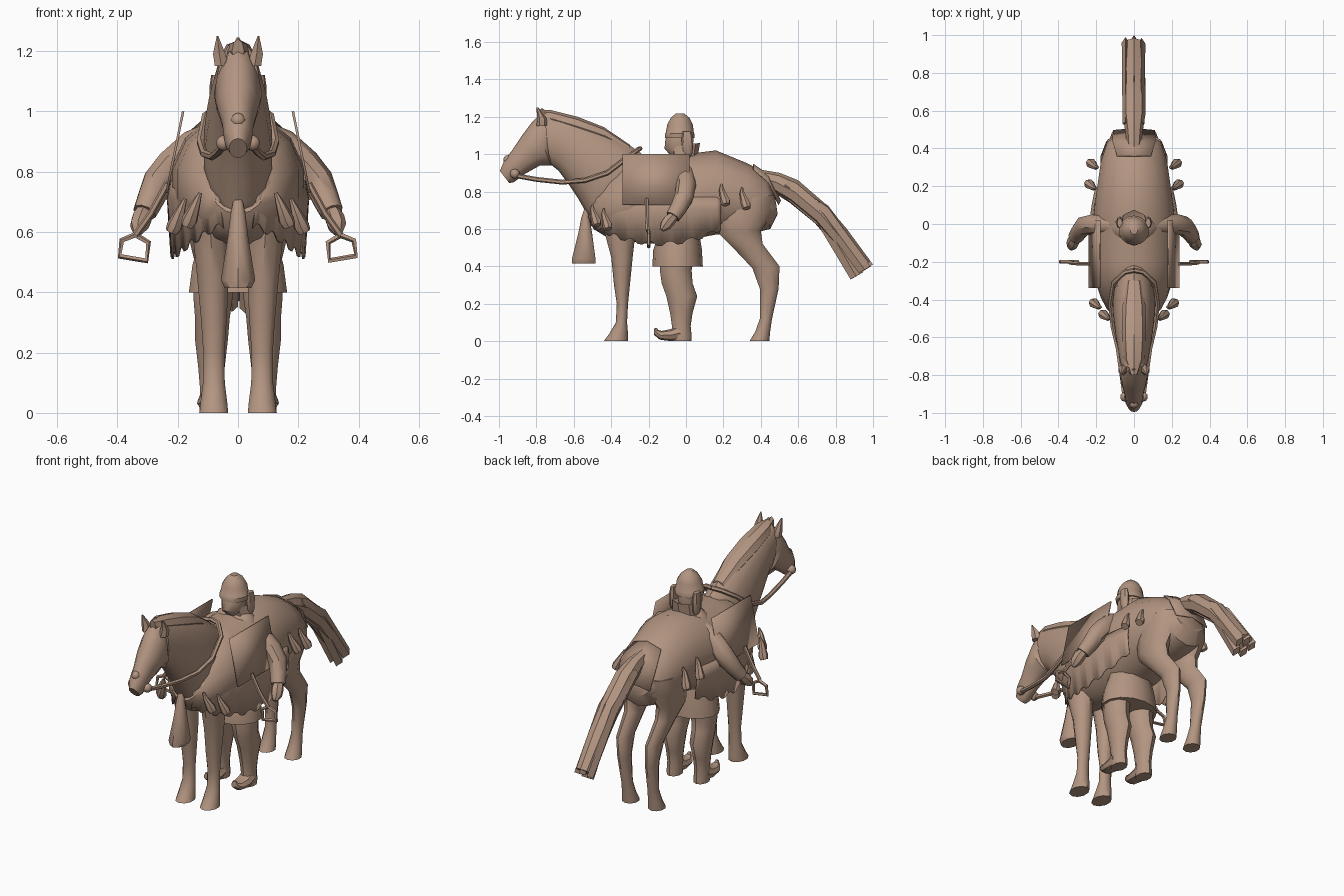
import bpy, bmesh, math
from mathutils import Vector

clay = bpy.data.materials.new("clay_brown")
clay.diffuse_color = (0.45, 0.30, 0.22, 1)


def finish(name, bm, angle=40):
    bmesh.ops.recalc_face_normals(bm, faces=bm.faces)
    me = bpy.data.meshes.new(name)
    bm.to_mesh(me)
    bm.free()
    me.materials.append(clay)
    ob = bpy.data.objects.new(name, me)
    bpy.context.collection.objects.link(ob)
    bpy.ops.object.select_all(action='DESELECT')
    ob.select_set(True)
    bpy.context.view_layer.objects.active = ob
    bpy.ops.object.shade_smooth_by_angle(angle=math.radians(angle))
    return ob


def skin(name, rings, angle=40):
    bm = bmesh.new()
    vs = [[bm.verts.new(p) for p in r] for r in rings]
    n = len(vs[0])
    for a, b in zip(vs, vs[1:]):
        for i in range(n):
            bm.faces.new((a[i], a[(i + 1) % n], b[(i + 1) % n], b[i]))
    bm.faces.new(vs[0])
    bm.faces.new(vs[-1])
    return finish(name, bm, angle)


def loft(name, secs, x=0, n=12, angle=40):
    """Sections (y1, z1, y2, z2, half_width[, x]): opposite outline points in the side plane."""
    rings = []
    for s in secs:
        p, q = Vector((0, s[0], s[1])), Vector((0, s[2], s[3]))
        cx = s[5] if len(s) > 5 else x
        ring = []
        for i in range(n):
            a = 2 * math.pi * i / n
            ring.append((p + q) / 2 + (p - q) / 2 * math.cos(a)
                        + Vector((cx + s[4] * math.sin(a), 0, 0)))
        rings.append(ring)
    return skin(name, rings, angle)


def tube(name, pts, radii, ref=(1, 0, 0), n=6):
    pts = [Vector(p) for p in pts]
    if isinstance(radii, (int, float)):
        radii = [radii] * len(pts)
    rings = []
    for i, p in enumerate(pts):
        d = (pts[min(i + 1, len(pts) - 1)] - pts[max(i - 1, 0)]).normalized()
        u = d.cross(Vector(ref)).normalized()
        v = u.cross(d)
        rings.append([p + radii[i] * (u * math.cos(2 * math.pi * k / n)
                      + v * math.sin(2 * math.pi * k / n)) for k in range(n)])
    return skin(name, rings)


def ball(name, loc, r):
    bm = bmesh.new()
    bmesh.ops.create_uvsphere(bm, u_segments=10, v_segments=6, radius=r)
    bmesh.ops.translate(bm, verts=bm.verts, vec=loc)
    return finish(name, bm)


def sheet(name, rows, thick):
    bm = bmesh.new()
    vs = [[bm.verts.new(p) for p in r] for r in rows]
    for a, b in zip(vs, vs[1:]):
        for i in range(len(a) - 1):
            bm.faces.new((a[i], a[i + 1], b[i + 1], b[i]))
    ob = finish(name, bm, 25)
    m = ob.modifiers.new("thickness", 'SOLIDIFY')
    m.thickness, m.offset = thick, 0
    return ob


# horse trunk, neck and head
loft("horse_body", [
    (.475, .78, .49, .68, .095), (.42, .90, .45, .60, .145), (.33, .95, .33, .57, .18),
    (.16, 1.02, .16, .57, .205), (0, 1.0, 0, .54, .225), (-.2, .99, -.2, .52, .222),
    (-.28, .98, -.34, .54, .205), (-.33, .95, -.43, .56, .18), (-.39, .90, -.495, .60, .145),
    (-.45, .83, -.525, .66, .09)], n=14)
loft("horse_neck", [
    (-.22, .99, -.42, .62, .10), (-.29, 1.04, -.505, .64, .115), (-.38, 1.10, -.535, .69, .115),
    (-.47, 1.145, -.575, .76, .108), (-.57, 1.185, -.625, .835, .098),
    (-.67, 1.215, -.68, .91, .085), (-.76, 1.235, -.73, .95, .07)], n=14)
loft("horse_head", [
    (-.76, 1.23, -.71, 1.0, .05), (-.82, 1.175, -.72, .94, .08), (-.88, 1.095, -.78, .94, .07),
    (-.93, 1.02, -.86, .895, .052), (-.97, .97, -.92, .85, .046), (-.995, .91, -.945, .845, .03)])
loft("mane", [(-.80, 1.24, -.79, 1.16, .02), (-.72, 1.235, -.70, 1.14, .055),
              (-.58, 1.20, -.56, 1.09, .065), (-.44, 1.145, -.42, 1.05, .06),
              (-.30, 1.05, -.30, .99, .04)], n=8, angle=25)
loft("forelock", [(-.80, 1.18, -.74, 1.18, .035), (-.775, 1.245, -.765, 1.245, .004)], n=4)
ball("nose_knob", (0, -.952, .97), .025)

# horse legs, ears, bridle
for s in (1, -1):
    loft("horse_front_leg", [
        (-.46, .72, -.28, .72, .06, s * .10), (-.435, .58, -.27, .58, .062, s * .09),
        (-.40, .45, -.285, .45, .055, s * .083), (-.385, .30, -.30, .30, .044, s * .08),
        (-.37, .20, -.31, .20, .037, s * .08), (-.375, .10, -.315, .10, .038, s * .08),
        (-.41, .04, -.31, .04, .046, s * .08), (-.44, 0, -.31, 0, .05, s * .08)], n=10)
    loft("horse_hind_leg", [
        (.20, .76, .475, .78, .08, s * .09), (.17, .66, .465, .69, .08, s * .10),
        (.18, .57, .40, .59, .06, s * .105), (.265, .485, .41, .52, .045, s * .10),
        (.355, .39, .50, .40, .036, s * .095), (.395, .28, .495, .28, .032, s * .09),
        (.395, .12, .46, .12, .032, s * .085), (.37, .05, .45, .05, .04, s * .085),
        (.34, 0, .445, 0, .046, s * .085)], n=10)
    loft("ear", [(-.80, 1.15, -.74, 1.15, .025, s * .055), (-.795, 1.19, -.745, 1.19, .024, s * .062),
                 (-.80, 1.25, -.79, 1.25, .003, s * .068)], n=6)
    ball("bit_ring", (s * .048, -.915, .895), .026)
    tube("rein", [(s * .05, -.91, .885), (s * .065, -.80, .865), (s * .085, -.66, .85),
                  (s * .113, -.54, .86), (s * .125, -.42, .90), (s * .108, -.31, .985),
                  (s * .05, -.255, 1.025), (0, -.245, 1.03)], .013)

# tail of layered strands
loft("tail", [
    (.38, .92, .42, .83, .035), (.50, .90, .46, .80, .045), (.60, .86, .555, .74, .06),
    (.75, .73, .69, .63, .062), (.86, .60, .80, .50, .057), (.985, .43, .915, .37, .047)],
    n=8, angle=25)
for i, (x, dz, end) in enumerate([(-.045, 0, .99), (-.02, -.03, .95), (.025, -.035, .94),
                                  (.04, 0, .985), (0, .01, 1.0)]):
    z2 = .40 + dz
    loft("tail_strand", [
        (.54, .865 + dz, .52, .81 + dz, .015), (.76, .715 + dz, .71, .65 + dz, .018),
        (end, z2, end - .06, z2 - .035, .02)], x=x, n=4, angle=25)

# crupper cloth over the rump
sheet("crupper_cloth", [[(-.09, .36, .92), (0, .36, .945), (.09, .36, .92)],
                        [(-.115, .44, .85), (0, .44, .89), (.115, .44, .85)],
                        [(-.11, .495, .73), (0, .505, .75), (.11, .495, .73)]], .006)

# saddle panels and ragged side cloths
for s in (1, -1):
    sheet("saddle_panel", [[(s * .182, -.34, 1.0), (s * .182, .02, 1.0)],
                           [(s * .237, -.34, .73), (s * .237, .02, .73)]], .008)
    rows = [[], [], []]
    for i in range(33):
        t = math.radians(-75 + 105 * i / 32)
        x, y = .233 * math.cos(t), -.05 + .475 * math.sin(t)
        hem = .51 + .75 * (y + .14) ** 2 + (.02 if i % 4 in (1, 2) else 0)
        rows[0].append((s * (x - .012), y, .77))
        rows[1].append((s * x, y, .71))
        rows[2].append((s * (x - .012), y, hem))
    sheet("side_cloth", rows, .006)
    # small tassels
    for x, y, z in ((.125, -.50, .73), (.175, -.44, .71), (.20, .19, .84), (.19, .30, .82)):
        tube("small_tassel", [(s * x, y, z), (s * (x + .012), y, z - .03),
                              (s * (x + .035), y + .02, z - .09), (s * (x + .045), y + .025, z - .11)],
             [.006, .014, .027, .022], n=7)
    # stirrup with its strap
    tube("stirrup_strap", [(s * .235, -.21, .76), (s * .29, -.21, .66), (s * .34, -.205, .59)],
         .011, ref=(0, 1, 0))
    tube("stirrup", [(s * a, -.20, b) for a, b in ((.34, .59), (.298, .565), (.303, .505),
                     (.392, .52), (.385, .572), (.34, .59))], .01, ref=(0, 1, 0), n=5)

# large chest tassel
loft("chest_tassel", [(-.54, .72, -.52, .72, .012), (-.56, .66, -.515, .66, .025),
                      (-.575, .58, -.50, .58, .035), (-.61, .44, -.48, .44, .058),
                      (-.61, .415, -.48, .415, .045)], n=9)

# rider trunk, skirt and collar
loft("rider_torso", [(-.14, .50, .06, .50, .13), (-.15, .75, .07, .75, .14),
                     (-.12, .92, .06, .92, .14), (-.09, .98, .05, .98, .11),
                     (-.07, 1.01, .04, 1.01, .06)])
loft("tunic_skirt", [(-.14, .58, .07, .58, .13), (-.175, .49, .085, .49, .155),
                     (-.18, .40, .09, .40, .167)], n=14)
loft("collar", [(-.08, .97, .06, .97, .085), (-.09, 1.04, .075, 1.06, .075),
                (-.05, 1.04, .04, 1.04, .05)], n=8)

# rider head with beard, helmet and flaps
loft("rider_head", [(-.08, .99, .03, .99, .05), (-.115, 1.03, .035, 1.03, .06),
                    (-.11, 1.08, .04, 1.08, .066), (-.09, 1.13, .03, 1.13, .06)])
loft("helmet", [(-.112, 1.085, .045, 1.085, .079), (-.112, 1.11, .045, 1.11, .081),
                (-.108, 1.115, .042, 1.115, .076), (-.10, 1.16, .036, 1.16, .068),
                (-.08, 1.195, .018, 1.195, .046), (-.055, 1.217, -.01, 1.217, .02)], n=14)
for s in (1, -1):
    loft("ear_flap", [(-.02, 1.12, .03, 1.12, .014), (-.025, 1.08, .04, 1.08, .02),
                      (-.015, 1.01, .035, 1.01, .018), (0, .99, .025, .99, .008)], x=s * .075, n=8)
    # arm, sleeve cuff and hand
    tube("rider_arm", [(s * .08, -.01, .925), (s * .15, -.005, .89), (s * .22, .0, .825),
                       (s * .265, -.01, .77), (s * .29, -.04, .71), (s * .31, -.07, .665)],
         [.045, .052, .054, .052, .046, .04], ref=(0, 1, 0), n=9)
    tube("rider_hand", [(s * .31, -.065, .67), (s * .32, -.09, .645), (s * .328, -.11, .62),
                        (s * .333, -.13, .595)], [.028, .034, .032, .014], ref=(0, 1, 0), n=7)
    # trouser leg and curled boot
    loft("rider_leg", [
        (-.14, .48, .05, .48, .07, s * .08), (-.14, .38, .03, .38, .068, s * .083),
        (-.13, .31, .035, .31, .06, s * .085), (-.105, .24, .06, .24, .057, s * .088),
        (-.085, .15, .035, .15, .046, s * .088), (-.075, .08, .025, .08, .04, s * .088),
        (-.08, .03, .03, .03, .042, s * .088), (-.075, 0, .03, 0, .04, s * .088)], n=10)
    loft("boot_toe", [(-.03, .09, -.03, 0, .042), (-.08, .065, -.08, 0, .046),
                      (-.13, .055, -.14, .008, .038), (-.15, .06, -.172, .035, .02),
                      (-.155, .072, -.17, .068, .008)], x=s * .09, n=8)
